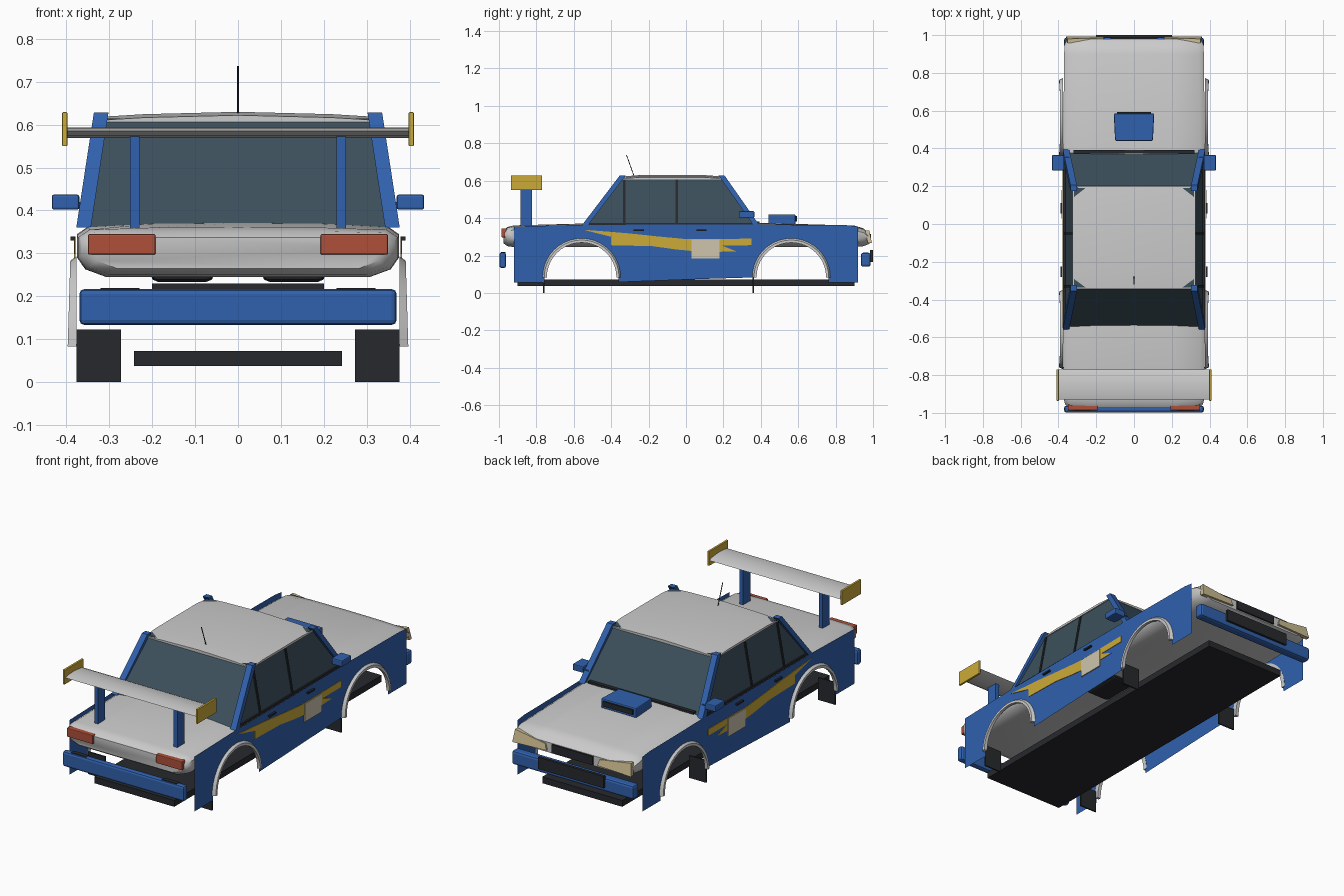
import bpy, bmesh
from math import sin, cos, pi
from mathutils import Vector

if "Cube" in bpy.data.objects:
    bpy.data.objects.remove(bpy.data.objects["Cube"])

COL = {"blue": (.03, .12, .42, 1), "dark": (.02, .022, .026, 1), "glass": (.045, .08, .105, 1),
       "yellow": (.6, .4, .04, 1), "red": (.42, .08, .04, 1), "cream": (.62, .56, .42, 1),
       "lamp": (.6, .5, .28, 1)}
MATS = {}
for k, c in COL.items():
    MATS[k] = bpy.data.materials.new(k)
    MATS[k].diffuse_color = c


def mesh(name, verts, faces, col=None, bevel=0, smooth=False, recalc=True):
    me = bpy.data.meshes.new(name)
    me.from_pydata([tuple(v) for v in verts], [], faces)
    if recalc:
        bm = bmesh.new()
        bm.from_mesh(me)
        bmesh.ops.recalc_face_normals(bm, faces=bm.faces)
        bm.to_mesh(me)
        bm.free()
    ob = bpy.data.objects.new(name, me)
    bpy.context.collection.objects.link(ob)
    if col:
        me.materials.append(MATS[col])
    if bevel:
        m = ob.modifiers.new("bevel", 'BEVEL')
        m.width, m.segments = bevel, 2
    if smooth:
        bpy.ops.object.select_all(action='DESELECT')
        ob.select_set(True)
        bpy.context.view_layer.objects.active = ob
        bpy.ops.object.shade_smooth_by_angle(angle=0.7)
    return ob


def loft(name, rings, col=None, bevel=0, smooth=False):
    n = len(rings[0])
    faces = [(r * n + i, r * n + (i + 1) % n, (r + 1) * n + (i + 1) % n, (r + 1) * n + i)
             for r in range(len(rings) - 1) for i in range(n)]
    faces += [tuple(range(n)), tuple(range((len(rings) - 1) * n, len(rings) * n))]
    return mesh(name, [v for r in rings for v in r], faces, col, bevel, smooth)


def box(name, x, y, z, col=None, bevel=0):
    rings = [[(x[0], y[0], c), (x[1], y[0], c), (x[1], y[1], c), (x[0], y[1], c)] for c in z]
    return loft(name, rings, col, bevel)


def pair(name, x, y, z, col=None, bevel=0):
    box(name + "_right", x, y, z, col, bevel)
    box(name + "_left", (-x[1], -x[0]), y, z, col, bevel)


def beam(name, a, b, w, d, col):
    # rectangular bar with horizontal ends
    rings = [[(p[0] + sx * w, p[1] + sy * d, p[2]) for sx, sy in ((-1, -1), (1, -1), (1, 1), (-1, 1))]
             for p in (a, b)]
    return loft(name, rings, col)


# main body: hood, waist and trunk
def body_ring(y, w, zb, zt, crown):
    half = [(.55 * w, zt + .8 * crown), (.93 * w, zt), (w, zt - .018), (w, zb + .045),
            (.95 * w, zb + .018), (.82 * w, zb)]
    right = [(x, y, z) for x, z in half]
    return [(0, y, zt + crown)] + right + [(-x, y, z) for x, y, z in reversed(right)]


loft("body_shell", [body_ring(*s) for s in (
    (-.975, .345, .265, .335, .002), (-.955, .365, .25, .348, .004), (-.92, .373, .245, .355, .006),
    (-.55, .375, .245, .361, .01), (.38, .375, .245, .363, .012), (.9, .37, .245, .352, .008),
    (.95, .367, .25, .34, .005), (.98, .355, .262, .315, .002))], smooth=True)
box("floor_pan", (-.243, .243), (-.9, .9), (.037, .072), "dark")

# cabin glass and roof
loft("cabin_glass", [[(-.366, -.545, .36), (.366, -.545, .36), (.366, .38, .36), (-.366, .38, .36)],
                     [(-.318, -.335, .615), (.318, -.335, .615), (.318, .19, .615), (-.318, .19, .615)]], "glass")


def roof_ring(y, z):
    top = [(x, y, z - .012 * (x / .325) ** 2) for x in (-.325, -.22, 0, .22, .325)]
    return top + [(.325, y, .606), (-.325, y, .606)]


loft("roof", [roof_ring(-.345, .622), roof_ring(-.25, .63), roof_ring(.1, .63), roof_ring(.2, .622)], smooth=True)
box("windscreen_base", (-.32, .32), (.372, .392), (.37, .382), "dark")

# smooth outlines for side panels
def arc(cy, r, n=20, cz=.083):
    return [(cy - r * cos(pi * i / n), cz + r * sin(pi * i / n)) for i in range(n + 1)]


AXLES = (-.558, .563)
panel = ([(-.92, .055), (AXLES[0] - .198, .055)] + arc(AXLES[0], .198) + [(AXLES[0] + .198, .058), (.1, .075)]
         + arc(AXLES[1], .198) + [(AXLES[1] + .198, .055), (.92, .055), (.92, .355), (.86, .362),
                                  (.38, .366), (-.55, .364), (-.92, .355)])
stripe = [(-.55, .338), (-.42, .328), (-.3, .318), (-.15, .302), (0, .288), (.35, .29), (.35, .255),
          (.19, .254), (.27, .222), (.1, .218), (-.05, .232), (-.18, .25), (-.4, .255), (-.4, .3)]
flap_x = (.273, .377)

for s, side in ((1, "right"), (-1, "left")):
    mesh("side_panel_" + side, [(s * .379, y, z) for y, z in panel], [tuple(range(len(panel)))], "blue")
    # stripe and blank door plate
    for nm, x, pts, col in (("stripe_", .382, stripe, "yellow"),
                            ("door_plate_", .385, [(.03, .185), (.18, .185), (.18, .285), (.03, .285)], "cream")):
        loft(nm + side, [[(s * xx, y, z) for y, z in pts] for xx in (.379, x)], col)
    # wheel arch flares
    for k, cy in enumerate(AXLES):
        n = 20
        rows = [[(s * (x + b * sin(pi * i / n)), *p) for i, p in enumerate(arc(cy, r, n))]
                for x, b, r in ((.377, 0, .21), (.397, -.006, .2), (.397, -.006, .186), (.377, 0, .186))]
        loft(f"wheel_arch_{side}_{k}", [list(c) for c in zip(*rows)], smooth=True)
    # corner pillars and thin window posts
    beam("front_pillar_" + side, (s * .36, .378, .36), (s * .319, .19, .628), .017, .016, "blue")
    beam("back_pillar_" + side, (s * .36, -.542, .36), (s * .319, -.338, .628), .017, .016, "blue")
    for k, y in enumerate((-.33, -.05)):
        beam(f"window_post_{side}_{k}", (s * .367, y, .36), (s * .32, y, .612), .004, .006, "dark")
    beam_rail = [[(s * x, y, z) for x, z in ((.372, .36), (.372, .372), (.36, .372), (.36, .36))]
                 for y in (-.54, .375)]
    loft("window_sill_" + side, beam_rail, "dark")
    # headlights, taller at the outer end
    lamp = [(.155, .275), (.36, .268), (.352, .335), (.165, .308)]
    loft("headlight_" + side, [[(s * x, y - (z - .3) * .2, z) for x, z in lamp] for y in (.965, .987)], "lamp")

# lights, grille and bumpers
box("grille", (-.125, .125), (.965, .99), (.268, .315), "dark")
pair("tail_light", (.192, .35), (-.987, -.955), (.297, .345), "red", .004)
box("rear_bumper", (-.37, .37), (-.998, -.962), (.133, .217), "blue", .012)
pair("rear_bumper_pad", (.23, .32), (-.99, -.965), (.197, .219), "dark")
box("front_bumper", (-.37, .37), (.935, .987), (.14, .215), "blue", .012)
box("front_intake", (-.2, .2), (.984, 1.0), (.165, .23), "dark")

# mud flaps, mirrors, door handles, seats
for nm, y in (("rear_mud_flap", -.76), ("front_mud_flap", .36)):
    pair(nm, flap_x, (y - .004, y + .004), (0, .122), "dark")
pair("mirror", (.37, .434), (.283, .365), (.402, .437), "blue", .005)
pair("mirror_arm", (.345, .38), (.33, .355), (.405, .42), "blue")
pair("rear_handle", (.379, .39), (-.28, -.225), (.33, .339), "dark")
pair("front_handle", (.379, .39), (.055, .11), (.33, .339), "dark")
pair("seat", (.055, .205), (-.15, .08), (.233, .34), "dark", .02)

# hood scoop
loft("hood_scoop", [[(-.1, .44, z0), (.1, .44, z0), (.107, .585, z0), (-.107, .585, z0)] for z0 in (.365, .42)],
     "blue", .006)
box("scoop_opening", (-.09, .09), (.58, .594), (.383, .41), "dark")

# rear wing
foil = [(-.93, .585), (-.9, .592), (-.85, .594), (-.79, .588), (-.77, .58), (-.79, .572), (-.85, .569), (-.91, .574)]
loft("wing_blade", [[(x, y, z) for y, z in foil] for x in (-.4, .4)], smooth=True)
pair("wing_end_plate", (.398, .41), (-.936, -.77), (.55, .629), "yellow", .002)
pair("wing_strut", (.23, .252), (-.886, -.824), (.355, .572), "blue")

# antenna
a, b = Vector((0, -.278, .625)), Vector((0, -.318, .737))
loft("antenna", [[p + Vector((.0025 * cos(i * pi / 3), .0025 * sin(i * pi / 3), 0)) for i in range(6)]
                 for p in (a, b)], "dark")

for m in bpy.data.materials:
    if m.users and not m.is_grease_pencil:
        m.use_nodes = True
        m.node_tree.nodes["Principled BSDF"].inputs["Base Color"].default_value = m.diffuse_color
